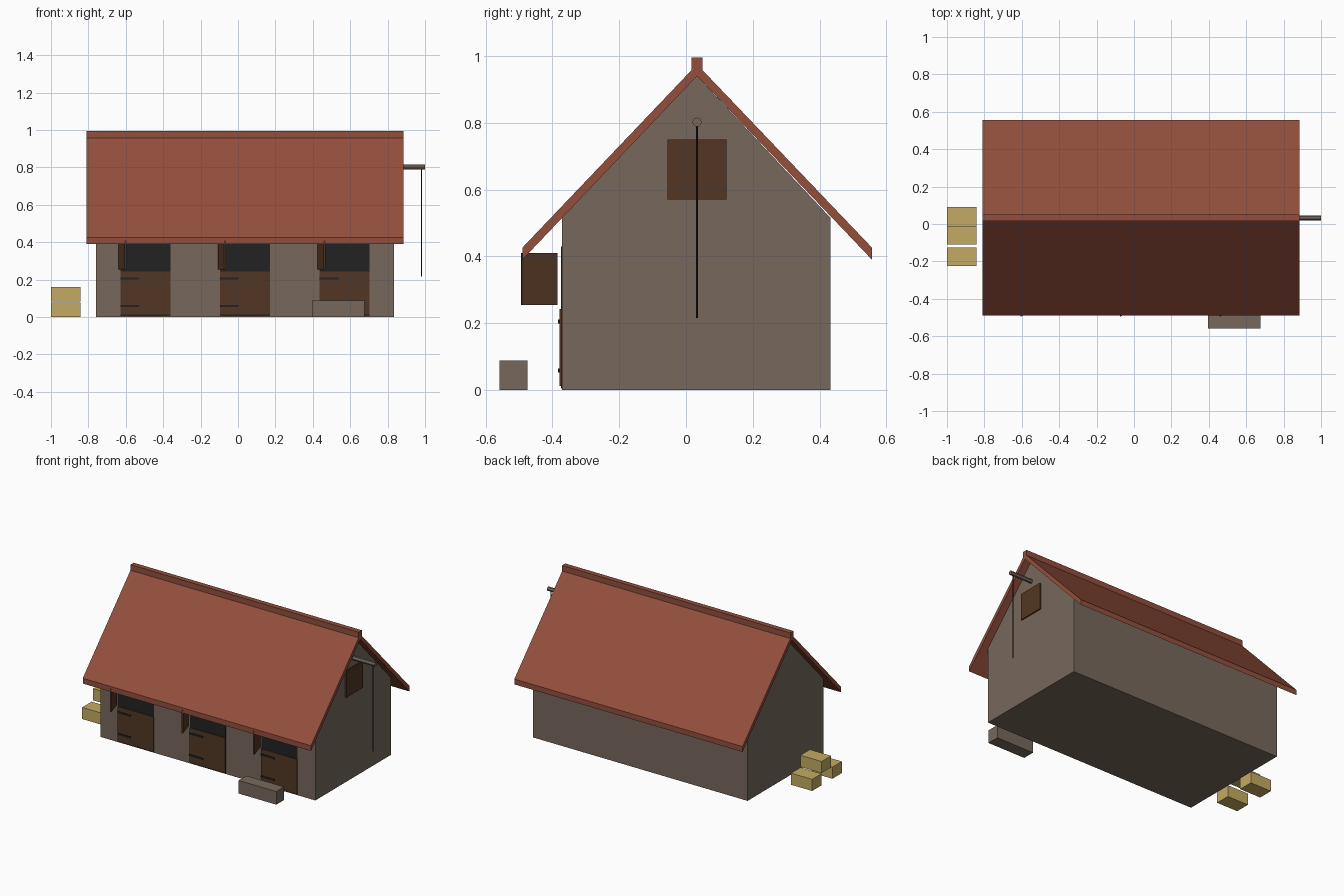
import bpy, bmesh, math
from mathutils import Vector, Matrix

default_cube = bpy.data.objects.get("Cube")
if default_cube:
    bpy.data.objects.remove(default_cube, do_unlink=True)


def material(name, r, g, b):
    m = bpy.data.materials.new(name)
    m.use_nodes = True
    m.diffuse_color = (r, g, b, 1)
    m.node_tree.nodes["Principled BSDF"].inputs["Base Color"].default_value = (r, g, b, 1)
    return m


stone = material("stone", 0.185, 0.14, 0.107)
tile = material("roof_tile", 0.29, 0.078, 0.046)
wood = material("dark_wood", 0.085, 0.037, 0.017)
iron = material("black_iron", 0.016, 0.016, 0.016)
straw = material("straw", 0.55, 0.41, 0.125)


def finish(name, bm, mat):
    bmesh.ops.recalc_face_normals(bm, faces=bm.faces)
    mesh = bpy.data.meshes.new(name)
    bm.to_mesh(mesh)
    bm.free()
    mesh.materials.append(mat)
    obj = bpy.data.objects.new(name, mesh)
    bpy.context.collection.objects.link(obj)
    return obj


def box(name, mat, x, y, z):
    """Box from three (low, high) spans."""
    bm = bmesh.new()
    bmesh.ops.create_cube(bm, size=1)
    for v in bm.verts:
        v.co = Vector([(s[0] + s[1]) / 2 + c * (s[1] - s[0])
                       for s, c in zip((x, y, z), v.co)])
    return finish(name, bm, mat)


def prism(name, mat, profile, x0, x1):
    """Extrude a (y, z) profile along x."""
    bm = bmesh.new()
    face = bm.faces.new([bm.verts.new((x0, y, z)) for y, z in profile])
    out = bmesh.ops.extrude_face_region(bm, geom=[face])
    moved = [g for g in out["geom"] if isinstance(g, bmesh.types.BMVert)]
    bmesh.ops.translate(bm, verts=moved, vec=(x1 - x0, 0, 0))
    return finish(name, bm, mat)


def rod(name, mat, start, end, radius, sides):
    a, b = Vector(start), Vector(end)
    bm = bmesh.new()
    turn = Vector((0, 0, 1)).rotation_difference(b - a).to_matrix().to_4x4()
    bmesh.ops.create_cone(bm, cap_ends=True, segments=sides, radius1=radius, radius2=radius,
                          depth=(b - a).length,
                          matrix=Matrix.Translation((a + b) / 2) @ turn)
    return finish(name, bm, mat)


mid = 0.033      # ridge position in y
front = -0.372   # front wall plane
right = 0.835    # gable wall plane

# Walls with gables
prism("walls", stone, [(front, 0), (0.432, 0), (0.432, 0.516), (mid, 0.94), (front, 0.516)],
      -0.76, right)

# Roof and ridge cap
prism("roof", tile, [(-0.49, 0.39), (-0.49, 0.426), (mid, 0.975), (0.557, 0.426),
                     (0.557, 0.39), (mid, 0.94)], -0.81, 0.885)
box("ridge_cap", tile, (-0.81, 0.885), (mid - 0.017, mid + 0.017), (0.95, 0.995))

# Stable bays: opening, lower door with straps, upper door swung open
for i in range(3):
    cx = -0.495 + i * 0.532
    x0, x1 = cx - 0.133, cx + 0.133
    box(f"opening_{i + 1}", iron, (x0, x1), (front - 0.002, front + 0.004), (0.004, 0.43))
    box(f"lower_door_{i + 1}", wood, (x0, x1), (front - 0.007, front), (0.012, 0.243))
    for level, z in (("lower", 0.059), ("upper", 0.205)):
        box(f"{level}_strap_{i + 1}", iron, (x0, x0 + 0.1),
            (front - 0.011, front - 0.006), (z - 0.006, z + 0.006))
    shutter = box(f"upper_door_{i + 1}", wood, (0, 0.112), (-0.005, 0.005), (0.255, 0.41))
    shutter.location = (x0 - 0.006, -0.386, 0)
    shutter.rotation_euler.z = math.radians(-73)

# Loft hatch and hoist on the gable
box("loft_hatch", wood, (right, right + 0.008), (-0.055, 0.122), (0.57, 0.75))
beam = rod("hoist_beam", stone, (0.78, mid, 0.802), (1.0, mid, 0.802), 0.0135, 12)
rod("hoist_rope", iron, (0.98, mid, 0.215), (0.98, mid, 0.795), 0.003, 6)
bpy.context.view_layer.objects.active = beam
beam.select_set(True)
bpy.ops.object.shade_smooth_by_angle()

# Stone trough
box("trough", stone, (0.395, 0.675), (-0.558, -0.475), (0, 0.088))

# Stacked bales
for i, (y, z) in enumerate([(-0.01, 0), (-0.225, 0), (-0.11, 0.082)]):
    box(f"straw_bale_{i + 1}", straw, (-1.0, -0.843), (y, y + 0.1), (z, z + 0.078))
